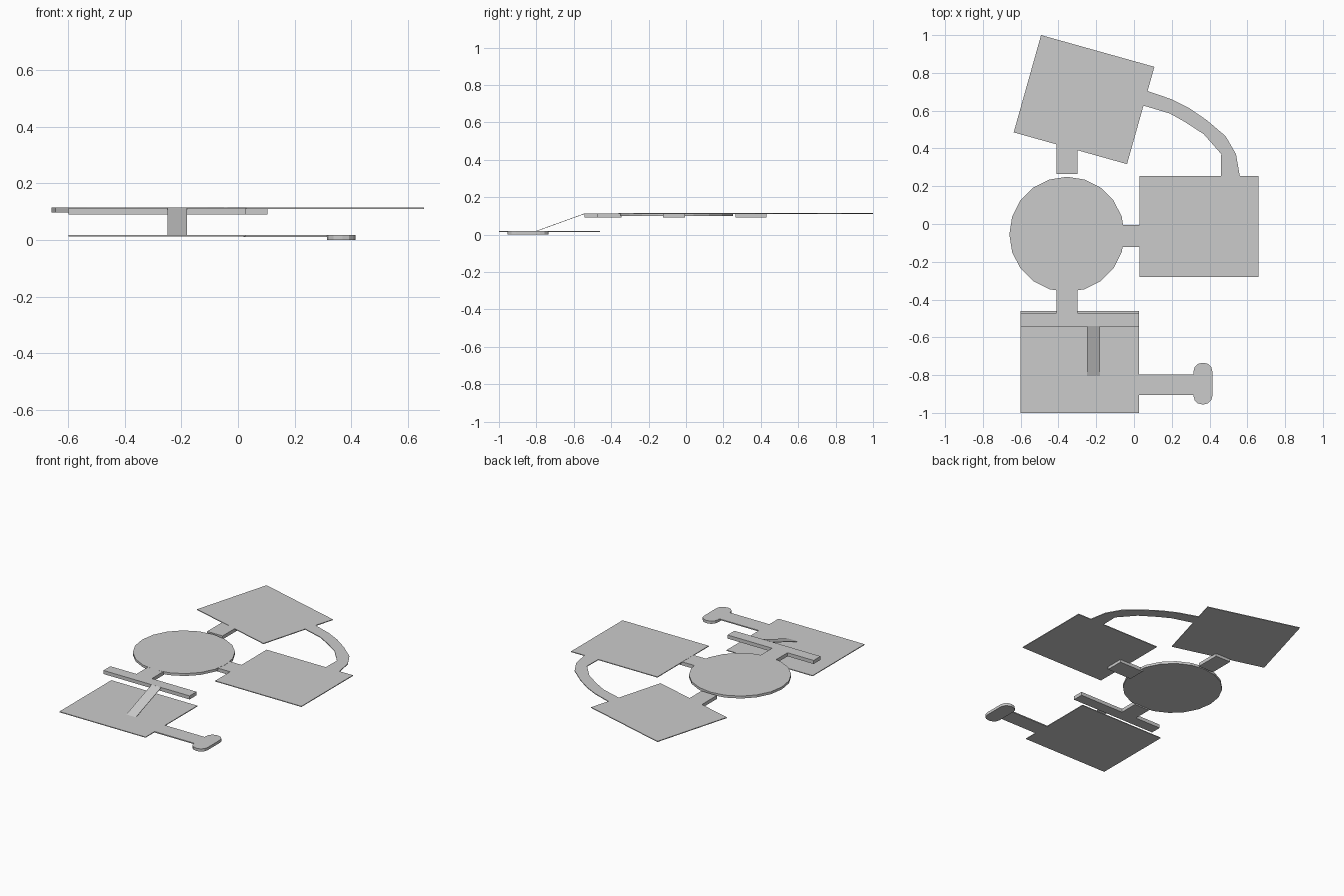
import bpy, math

if "Cube" in bpy.data.objects:
    bpy.data.objects.remove(bpy.data.objects["Cube"])

TOP = 0.114      # upper level surface
LOW = 0.018      # lower level surface


def slab(name, outline, z0, z1):
    """Extrude a counter-clockwise outline between two heights."""
    n = len(outline)
    verts = [(x, y, z) for z in (z0, z1) for x, y in outline]
    faces = [tuple(range(n))[::-1], tuple(range(n, 2 * n))]
    faces += [(i, (i + 1) % n, n + (i + 1) % n, n + i) for i in range(n)]
    mesh = bpy.data.meshes.new(name)
    mesh.from_pydata(verts, [], faces)
    obj = bpy.data.objects.new(name, mesh)
    bpy.context.collection.objects.link(obj)
    return obj


def rect(x0, x1, y0, y1):
    return [(x0, y0), (x1, y0), (x1, y1), (x0, y1)]


# round central platform, 20 sides
disc = [(-0.355 + 0.305 * math.cos(i * math.tau / 20),
         -0.055 + 0.305 * math.sin(i * math.tau / 20)) for i in range(20)]
slab("round_platform", disc, 0.098, TOP)

# thin square floors
slab("right_floor", rect(0.03, 0.658, -0.28, 0.255), TOP - 0.005, TOP)
slab("tilted_floor", [(-0.637, 0.485), (-0.037, 0.317), (0.108, 0.832), (-0.492, 1.0)],
     TOP - 0.005, TOP)
slab("lower_floor", rect(-0.6, 0.027, -1.0, -0.46), LOW - 0.005, LOW)

# thick connecting walkways
slab("right_walkway", rect(-0.075, 0.105, -0.123, -0.005), 0.09, TOP - 0.001)
slab("back_walkway", rect(-0.41, -0.298, 0.265, 0.43), 0.09, TOP - 0.001)

# T-shaped front balcony
slab("front_balcony", [(-0.6, -0.542), (0.027, -0.542), (0.027, -0.47), (-0.298, -0.47),
                       (-0.298, -0.345), (-0.41, -0.345), (-0.41, -0.47), (-0.6, -0.47)],
     0.09, TOP - 0.0005)

# curved path joining the two upper floors
outer = [(0.56, 0.255), (0.54, 0.37), (0.485, 0.465), (0.385, 0.55), (0.29, 0.615),
         (0.2, 0.66), (0.072, 0.704)]
inner = [(0.05, 0.627), (0.19, 0.585), (0.27, 0.54), (0.37, 0.475), (0.462, 0.37),
         (0.46, 0.255)]
slab("curved_path", outer + inner, TOP - 0.005, TOP)

# ramp down to the lower floor
ramp = slab("ramp", rect(-0.25, -0.18, -0.805, -0.54), -0.003, 0)
for v in ramp.data.vertices:
    v.co.z += LOW if v.co.y < -0.7 else TOP

# side walkway with a rounded end pad
slab("side_walkway", rect(0.02, 0.33, -0.905, -0.797), LOW - 0.007, LOW)
pad = []
for cx, cy, a0 in ((0.37, -0.91, -90), (0.37, -0.78, 0), (0.36, -0.78, 90), (0.36, -0.91, 180)):
    pad += [(cx + 0.045 * math.cos(math.radians(a0 + k * 30)),
             cy + 0.045 * math.sin(math.radians(a0 + k * 30))) for k in range(4)]
slab("end_pad", pad, 0.0, LOW)
